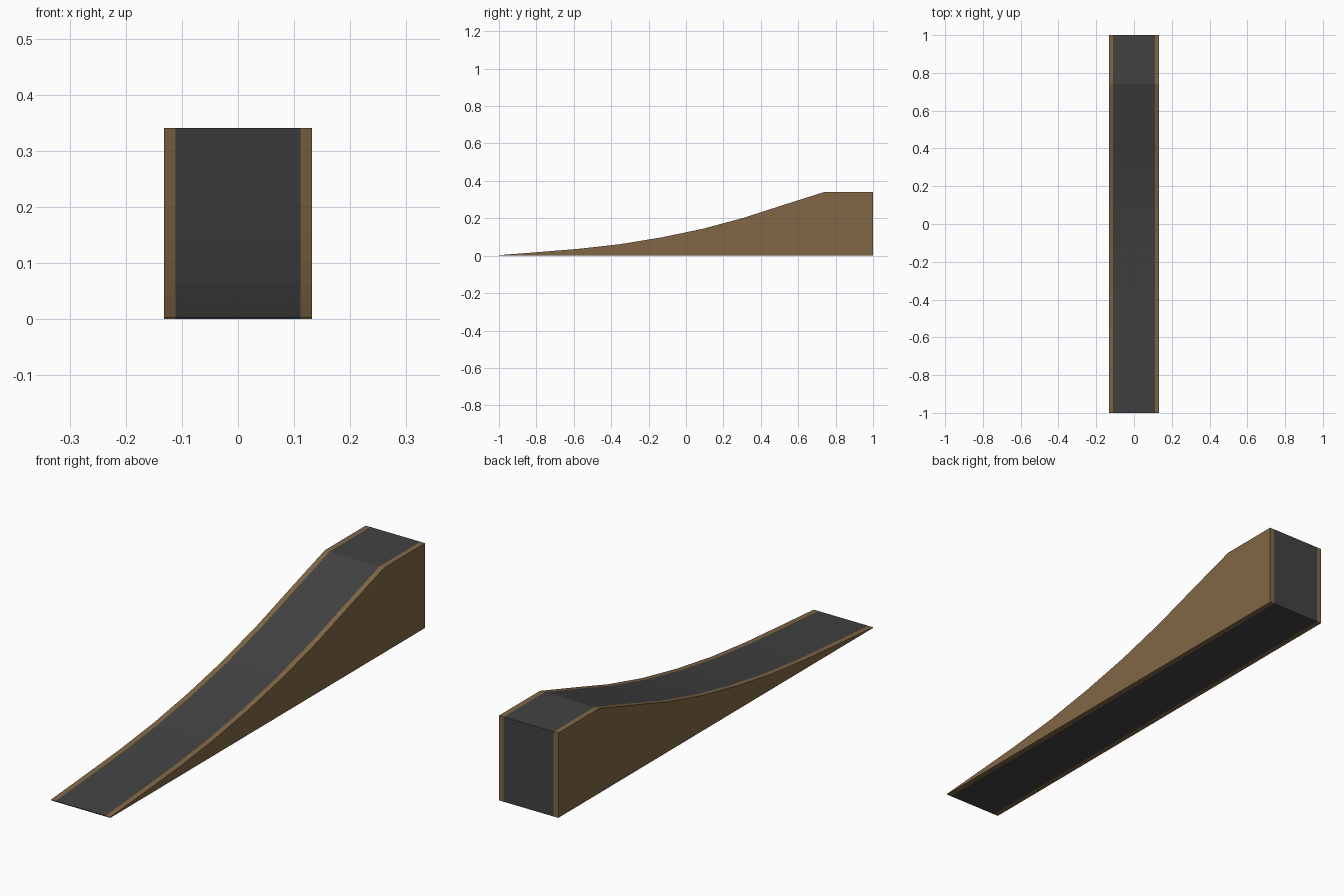
import bpy

if "Cube" in bpy.data.objects:
    bpy.data.objects.remove(bpy.data.objects["Cube"])

# Side outline of the ramp as (y, z): thin front lip, curved rise, flat top
PROFILE = [(-1, 0), (-1, 0.003), (-0.78, 0.02), (-0.57, 0.037), (-0.35, 0.062),
           (-0.13, 0.098), (0.09, 0.144), (0.31, 0.203), (0.52, 0.271),
           (0.74, 0.341), (1, 0.341), (1, 0)]
INNER, OUTER = 0.111, 0.132


def material(name, color):
    mat = bpy.data.materials.new(name)
    mat.diffuse_color = (*color, 1)
    mat.use_nodes = True
    mat.node_tree.nodes["Principled BSDF"].inputs["Base Color"].default_value = mat.diffuse_color
    return mat


def extrude_profile(name, x0, x1, mat):
    """Closed slab of the ramp outline between x0 and x1."""
    n = len(PROFILE)
    verts = [(x, y, z) for x in (x0, x1) for y, z in PROFILE]
    faces = [tuple(range(n - 1, -1, -1)), tuple(range(n, 2 * n))]
    faces += [(i, (i + 1) % n, (i + 1) % n + n, i + n) for i in range(n)]
    # outline runs clockwise seen from +x, so reverse every face to point outward
    mesh = bpy.data.meshes.new(name)
    mesh.from_pydata(verts, [], [f[::-1] for f in faces])
    mesh.materials.append(mat)
    obj = bpy.data.objects.new(name, mesh)
    bpy.context.collection.objects.link(obj)
    return obj


wood = material("brown wood", (0.22, 0.137, 0.062))
grip = material("dark grey surface", (0.055, 0.055, 0.055))

# Dark riding surface and core
extrude_profile("ramp_deck", -INNER, INNER, grip)

# Wooden side panels
extrude_profile("right_side_panel", INNER, OUTER, wood)
extrude_profile("left_side_panel", -OUTER, -INNER, wood)
